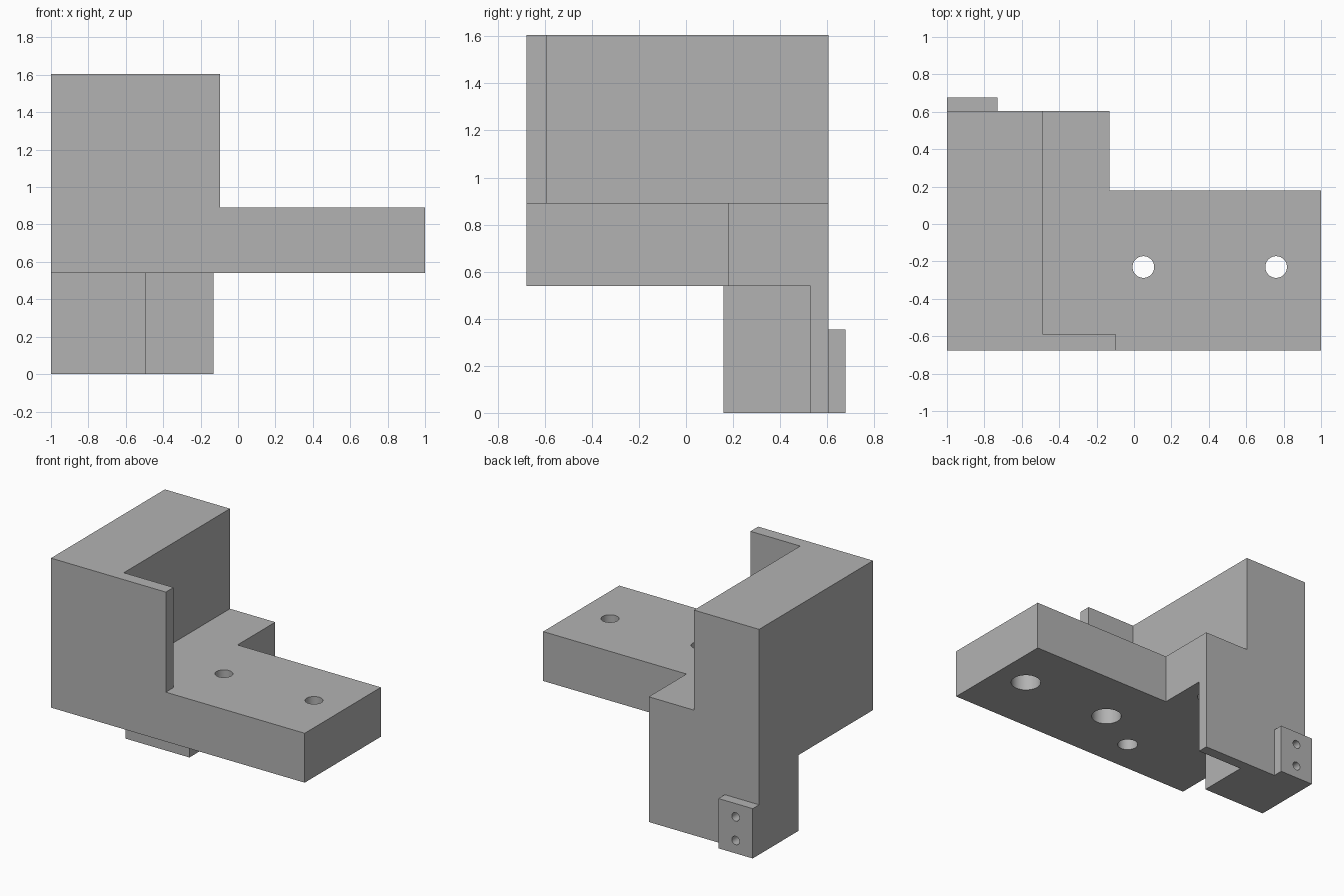
import bpy, bmesh, math
from mathutils import Matrix

cube = bpy.data.objects.get("Cube")
if cube:
    bpy.data.objects.remove(cube, do_unlink=True)

grey = bpy.data.materials.new("plain grey")
grey.use_nodes = True
COLOUR = (0.45, 0.45, 0.45, 1)
grey.diffuse_color = COLOUR
grey.node_tree.nodes["Principled BSDF"].inputs["Base Color"].default_value = COLOUR


def add_object(name, bm):
    mesh = bpy.data.meshes.new(name)
    bmesh.ops.recalc_face_normals(bm, faces=bm.faces)
    bm.to_mesh(mesh)
    bm.free()
    mesh.materials.append(grey)
    obj = bpy.data.objects.new(name, mesh)
    bpy.context.collection.objects.link(obj)
    return obj


def prism(name, outline, z0, z1):
    """Extrude a plan outline from z0 up to z1."""
    bm = bmesh.new()
    face = bm.faces.new([bm.verts.new((x, y, z0)) for x, y in outline])
    ext = bmesh.ops.extrude_face_region(bm, geom=[face])
    top = [v for v in ext["geom"] if isinstance(v, bmesh.types.BMVert)]
    bmesh.ops.translate(bm, verts=top, vec=(0, 0, z1 - z0))
    return add_object(name, bm)


def drill(name, targets, centre, radius, depth, axis="Z"):
    """Cut a round hole, its middle at centre, through each target."""
    bm = bmesh.new()
    turn = Matrix.Rotation(math.pi / 2, 4, "X") if axis == "Y" else Matrix()
    bmesh.ops.create_cone(bm, cap_ends=True, segments=40, radius1=radius,
                          radius2=radius, depth=depth,
                          matrix=Matrix.Translation(centre) @ turn)
    cutter = add_object(name, bm)
    cutter.hide_render = True
    cutter.hide_set(True)
    cutter.display_type = "WIRE"
    for target in targets:
        mod = target.modifiers.new(name, "BOOLEAN")
        mod.operation = "DIFFERENCE"
        mod.solver = "EXACT"
        mod.object = cutter


LEFT, FRONT, BACK, STEP = -1, -0.677, 0.605, -0.13
BASE, DECK, TOP = 0.54, 0.892, 1.605

# L-shaped horizontal plate
plate = prism("mounting_plate", [(LEFT, FRONT), (1, FRONT), (1, 0.18),
              (STEP, 0.18), (STEP, BACK), (LEFT, BACK)], BASE, DECK)

# Tall block with a thin front lip
block = prism("upper_block", [(LEFT, FRONT), (-0.095, FRONT), (-0.095, -0.59),
              (-0.487, -0.59), (-0.487, BACK), (LEFT, BACK)], DECK, TOP)

# Hanging leg with a thin rear flange
leg = prism("lower_leg", [(LEFT, 0.16), (-0.495, 0.16), (-0.495, 0.528),
            (STEP, 0.528), (STEP, BACK), (LEFT, BACK)], 0, BASE)

# Small tab on the back of the leg
tab = prism("rear_tab", [(LEFT, BACK), (-0.73, BACK), (-0.73, 0.677),
            (LEFT, 0.677)], 0, 0.355)

# Counterbored through holes in the plate
for i, x in enumerate((0.05, 0.76)):
    drill(f"bolt_hole_cutter_{i}", [plate], (x, -0.23, 0.7), 0.058, 1)
    drill(f"counterbore_cutter_{i}", [plate], (x, -0.23, BASE), 0.1, 0.4)

# Blind holes under the plate
for i, y in enumerate((-0.43, 0.41)):
    drill(f"blind_hole_cutter_{i}", [plate], (-0.305, y, BASE), 0.068, 0.4)

# Small holes in the tab, running on into the leg
for i, z in enumerate((0.092, 0.26)):
    drill(f"tab_hole_cutter_{i}", [tab, leg], (-0.865, 0.677, z), 0.03, 0.3, "Y")

# Apply the cuts and smooth only the round walls
for obj in (plate, block, leg, tab):
    bpy.ops.object.select_all(action="DESELECT")
    obj.select_set(True)
    bpy.context.view_layer.objects.active = obj
    for mod in list(obj.modifiers):
        bpy.ops.object.modifier_apply(modifier=mod.name)
    bpy.ops.object.shade_smooth_by_angle(angle=math.radians(30))

for obj in [o for o in bpy.data.objects if "_cutter_" in o.name]:
    bpy.data.objects.remove(obj, do_unlink=True)
